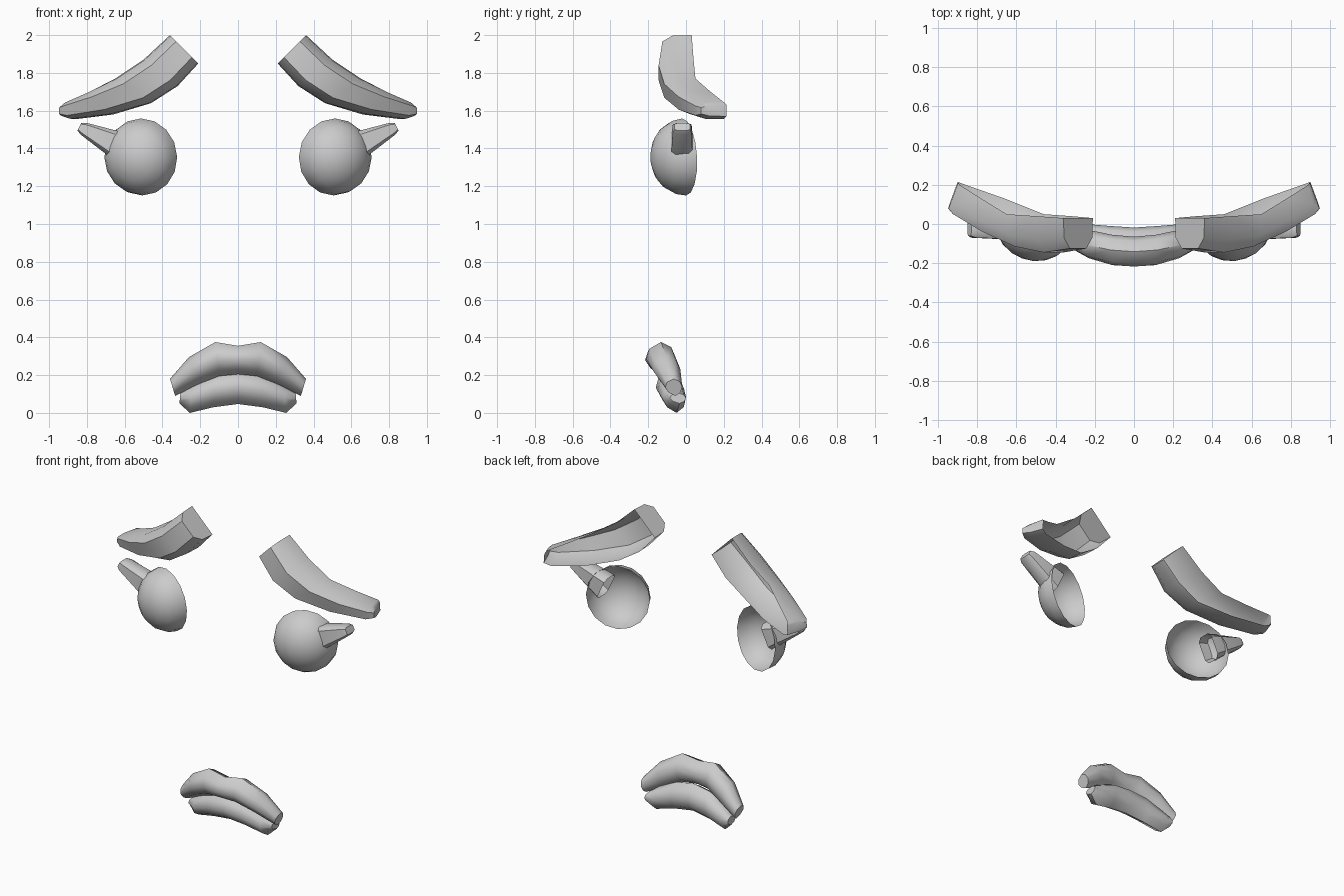
import bpy, bmesh, math
from mathutils import Matrix, Vector

if "Cube" in bpy.data.objects:
    bpy.data.objects.remove(bpy.data.objects["Cube"])


def finish(name, bm, angle=40):
    """Turn a bmesh of the +x half into a mirrored, smooth-shaded object."""
    bmesh.ops.recalc_face_normals(bm, faces=bm.faces)
    mesh = bpy.data.meshes.new(name)
    bm.to_mesh(mesh)
    bm.free()
    ob = bpy.data.objects.new(name, mesh)
    bpy.context.collection.objects.link(ob)
    bpy.ops.object.select_all(action='DESELECT')
    ob.select_set(True)
    bpy.context.view_layer.objects.active = ob
    bpy.ops.object.shade_smooth_by_angle(angle=math.radians(angle))
    mod = ob.modifiers.new("mirror", 'MIRROR')
    mod.use_clip = True
    return ob


def loft(name, stations, profile, closed, caps, angle=40):
    """Station: top x, z, bottom x, z, back y, front y, back x shift.
    Profile: (0 top .. 1 bottom, 0 back .. 1 front)."""
    bm = bmesh.new()
    rings = []
    for tx, tz, bx, bz, yb, yf, sh in stations:
        rings.append([bm.verts.new((tx + (bx - tx) * u + sh * (1 - v),
                                    yb + (yf - yb) * v,
                                    tz + (bz - tz) * u)) for u, v in profile])
    n = len(profile)
    for a, b in zip(rings, rings[1:]):
        for i in range(n if closed else n - 1):
            j = (i + 1) % n
            bm.faces.new((a[i], a[j], b[j], b[i]))
    for c in caps:
        bm.faces.new(rings[c])
    return finish(name, bm, angle)


# Eyebrows: curved shells, open at the back
shell = [(0, 0), (0.02, 0.65), (0.22, 1), (0.78, 1), (0.98, 0.65), (1, 0)]
loft("eyebrows", [
    (0.36, 2.00, 0.21, 1.85, 0.03, -0.125, 0.0),
    (0.50, 1.87, 0.32, 1.73, 0.04, -0.145, 0.0),
    (0.65, 1.77, 0.46, 1.64, 0.05, -0.115, 0.0),
    (0.80, 1.70, 0.68, 1.58, 0.13, -0.04, -0.02),
    (0.93, 1.645, 0.90, 1.555, 0.20, 0.05, -0.04),
    (0.945, 1.63, 0.95, 1.57, 0.215, 0.08, -0.05),
], shell, False, (0, -1))

# Eyes: half domes turned outwards, open at the back
bm = bmesh.new()
bmesh.ops.create_uvsphere(bm, u_segments=16, v_segments=10, radius=1)
bmesh.ops.delete(bm, geom=[v for v in bm.verts if v.co.z < -0.01], context='VERTS')
place = (Matrix.Translation((0.51, -0.01, 1.355))
         @ Matrix.Rotation(math.radians(20), 4, 'Z')
         @ Matrix.Rotation(math.radians(93), 4, 'X')
         @ Matrix.Diagonal((0.2, 0.204, 0.177, 1)))
bm.transform(place)
finish("eyes", bm, 60)

# Eyelashes: tapered tubes, open where they start inside the eye
tube = [(0, 0.2), (0, 0.8), (0.15, 1), (0.85, 1), (1, 0.8), (1, 0.2), (0.85, 0), (0.15, 0)]
loft("eyelashes", [
    (0.57, 1.475, 0.64, 1.325, 0.035, -0.08, 0.0),
    (0.80, 1.535, 0.835, 1.475, 0.03, -0.07, 0.0),
    (0.83, 1.535, 0.85, 1.495, 0.02, -0.06, 0.0),
], tube, True, (-1,), 50)

# Lips: solid bars, halves joined at the middle
lip = [(0, 0.5), (0.2, 0.9), (0.5, 1), (0.8, 0.8), (1, 0.4), (0.8, 0.1), (0.45, 0), (0.15, 0.15)]
loft("upper_lip", [
    (0.0, 0.355, 0.0, 0.205, -0.065, -0.217, 0.0),
    (0.12, 0.375, 0.10, 0.195, -0.055, -0.21, 0.0),
    (0.26, 0.295, 0.20, 0.155, -0.03, -0.175, 0.0),
    (0.36, 0.18, 0.333, 0.09, -0.02, -0.11, 0.0),
], lip, True, (-1,), 50)
loft("lower_lip", [
    (0.0, 0.22, 0.0, 0.047, -0.018, -0.16, 0.0),
    (0.12, 0.205, 0.13, 0.03, -0.01, -0.15, 0.0),
    (0.24, 0.15, 0.255, 0.0, 0.0, -0.125, 0.0),
    (0.305, 0.105, 0.31, 0.05, 0.0, -0.085, 0.0),
], lip, True, (-1,), 50)
